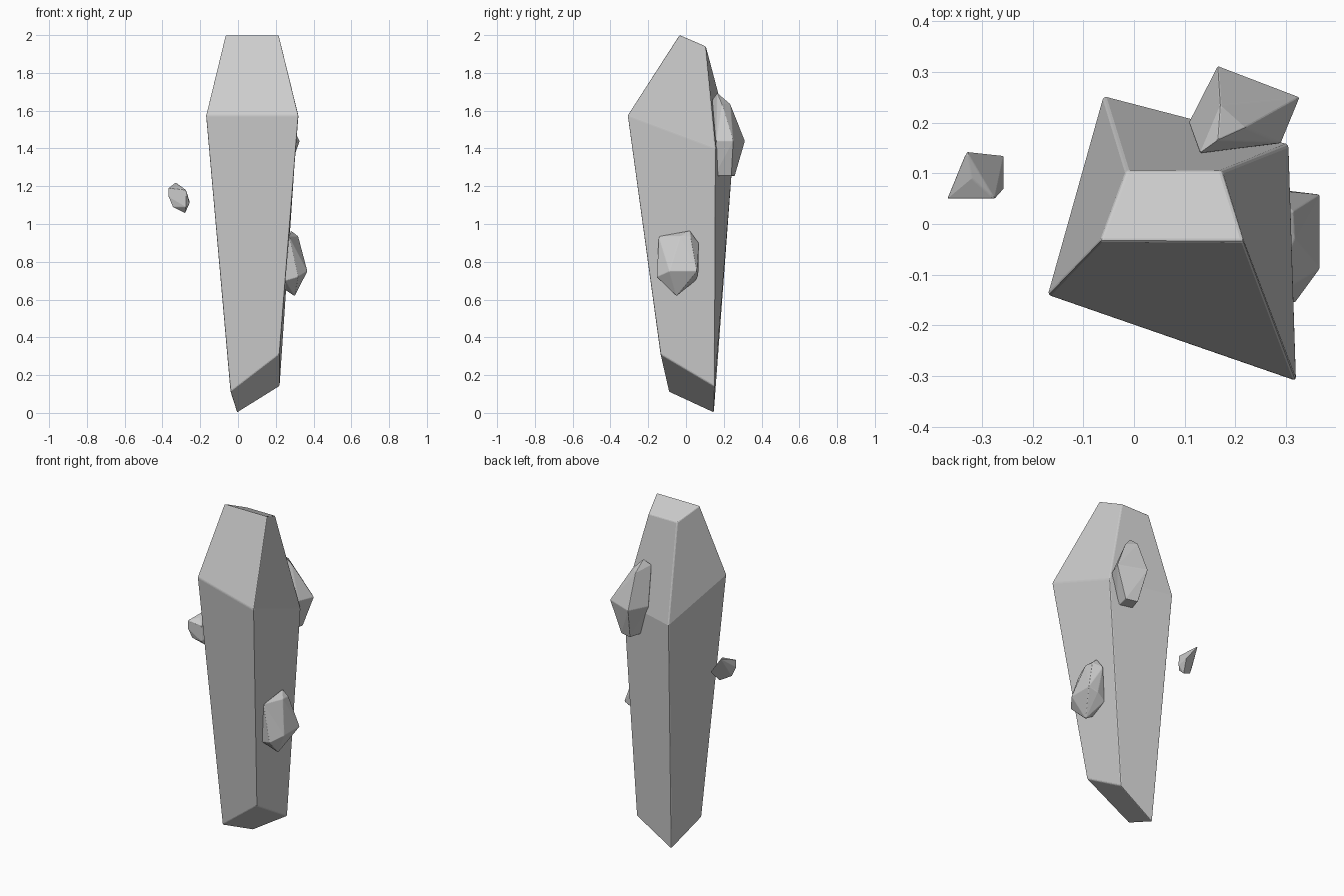
import bpy, bmesh
from mathutils import Vector


def crystal(name, points, bevel):
    """Faceted shard: convex hull of its corner points with a tiny edge bevel."""
    bm = bmesh.new()
    for p in points:
        bm.verts.new(Vector(p))
    res = bmesh.ops.convex_hull(bm, input=bm.verts[:])
    loose = [v for v in bm.verts if not v.link_faces]
    bmesh.ops.delete(bm, geom=loose, context='VERTS')
    bmesh.ops.dissolve_limit(bm, angle_limit=0.05, verts=bm.verts[:], edges=bm.edges[:])
    bmesh.ops.recalc_face_normals(bm, faces=bm.faces[:])
    return finish(name, bm, bevel)


def finish(name, bm, bevel):
    mesh = bpy.data.meshes.new(name)
    bm.to_mesh(mesh)
    bm.free()
    ob = bpy.data.objects.new(name, mesh)
    bpy.context.collection.objects.link(ob)
    mod = ob.modifiers.new("edge_bevel", 'BEVEL')
    mod.width = bevel
    mod.segments = 2
    mod.limit_method = 'ANGLE'
    mod.angle_limit = 0.3
    return ob


# Main crystal: three four-sided rings, from the slanted base to the slanted tip
rings = [
    [(-0.04, -0.09, 0.11), (0.22, -0.135, 0.31), (0.22, 0.152, 0.14), (-0.005, 0.147, 0.0)],
    [(-0.17, -0.14, 1.575), (0.32, -0.31, 1.575), (0.305, 0.157, 1.40), (-0.06, 0.252, 1.39)],
    [(-0.067, -0.034, 2.0), (0.217, -0.034, 2.0), (0.173, 0.105, 1.94), (-0.015, 0.105, 1.94)],
]
bm = bmesh.new()
loops = [[bm.verts.new(p) for p in r] for r in rings]
for lo, hi in zip(loops, loops[1:]):
    for i in range(4):
        j = (i + 1) % 4
        bm.faces.new((lo[i], lo[j], hi[j], hi[i]))
bm.faces.new(loops[0][::-1])
bm.faces.new(loops[-1])
finish("main_crystal", bm, 0.006)

# Shard growing from the right side
crystal("right_shard", [
    (0.28, 0.02, 0.965), (0.318, -0.03, 0.935), (0.315, 0.025, 0.93),
    (0.27, -0.145, 0.935), (0.275, 0.067, 0.90),
    (0.367, -0.088, 0.75), (0.367, 0.058, 0.75),
    (0.318, -0.155, 0.72), (0.31, 0.065, 0.73),
    (0.30, -0.05, 0.618), (0.25, -0.05, 0.65), (0.25, -0.13, 0.70), (0.25, 0.05, 0.70)], 0.003)

# Shard growing from the back
crystal("back_shard", [
    (0.165, 0.165, 1.695), (0.13, 0.14, 1.66), (0.17, 0.235, 1.635), (0.22, 0.19, 1.635),
    (0.165, 0.312, 1.44), (0.327, 0.25, 1.44), (0.29, 0.16, 1.44), (0.108, 0.20, 1.44),
    (0.19, 0.258, 1.255), (0.26, 0.24, 1.255), (0.24, 0.15, 1.255), (0.16, 0.16, 1.255)], 0.003)

# Small floating fragment on the left
crystal("floating_fragment", [
    (-0.33, 0.143, 1.22), (-0.368, 0.05, 1.19), (-0.368, 0.05, 1.145),
    (-0.345, 0.06, 1.09), (-0.32, 0.09, 1.205), (-0.275, 0.05, 1.18),
    (-0.257, 0.07, 1.11), (-0.257, 0.135, 1.12), (-0.28, 0.085, 1.057),
    (-0.276, 0.05, 1.09)], 0.002)
